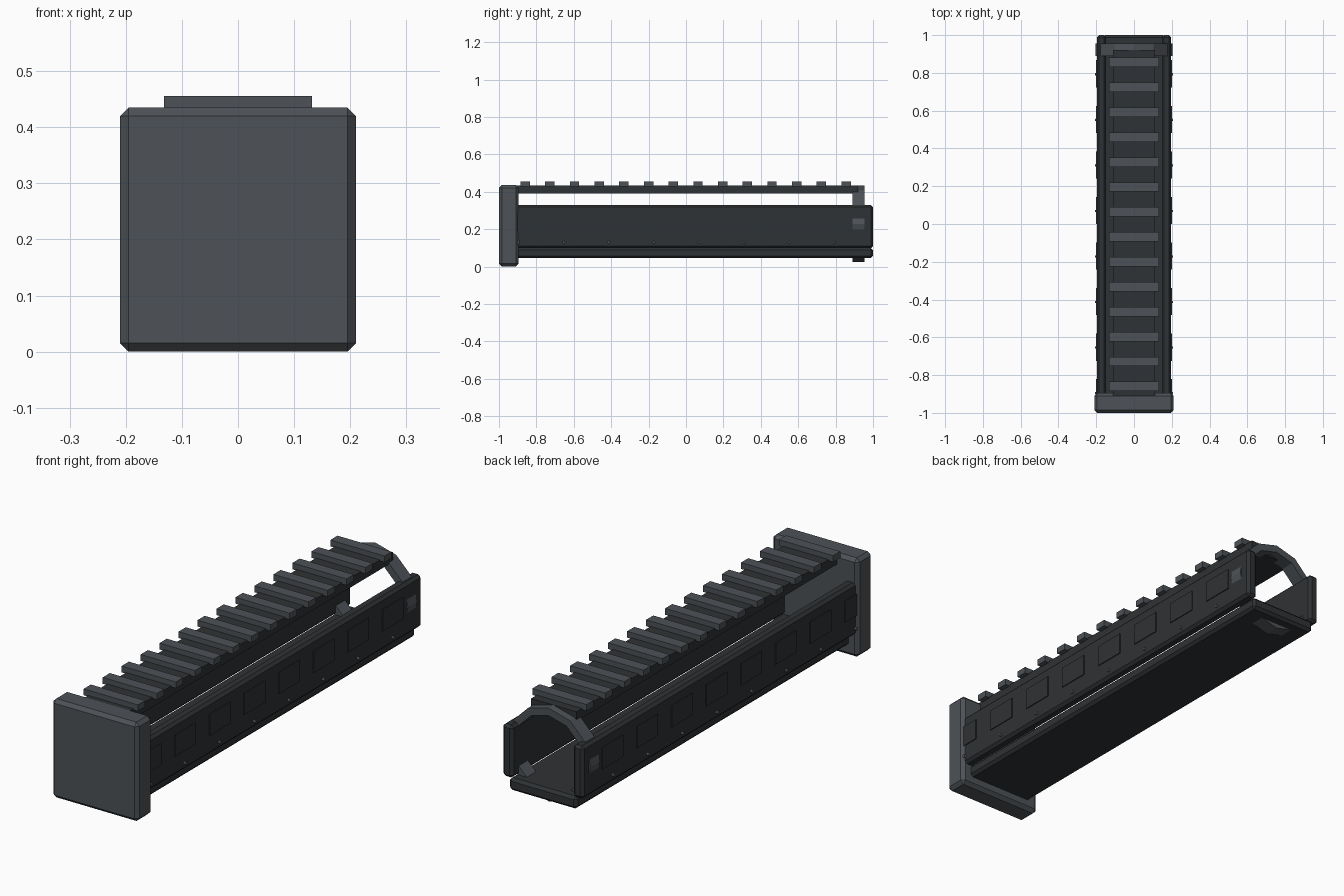
import bpy, bmesh, math
from mathutils import Matrix

if "Cube" in bpy.data.objects:
    bpy.data.objects.remove(bpy.data.objects["Cube"])


def material(name, colour):
    m = bpy.data.materials.new(name)
    m.diffuse_color = (*colour, 1)
    m.use_nodes = True
    m.node_tree.nodes["Principled BSDF"].inputs["Base Color"].default_value = m.diffuse_color
    return m


DARK = material("dark_grey", (0.028, 0.032, 0.035))
MID = material("mid_grey", (0.075, 0.085, 0.095))
LIGHT = material("light_grey", (0.15, 0.16, 0.17))


def finish(name, bm, mat):
    bmesh.ops.recalc_face_normals(bm, faces=bm.faces)
    me = bpy.data.meshes.new(name)
    bm.to_mesh(me)
    bm.free()
    me.materials.append(mat)
    ob = bpy.data.objects.new(name, me)
    bpy.context.collection.objects.link(ob)
    return ob


def box(name, x, y, z, mat, bevel=0):
    """Box from (min, max) ranges, with an optional flat chamfer."""
    bm = bmesh.new()
    mid = [(r[0] + r[1]) / 2 for r in (x, y, z)]
    size = [r[1] - r[0] for r in (x, y, z)]
    bmesh.ops.create_cube(bm, size=1, matrix=Matrix.Translation(mid) @ Matrix.Diagonal((*size, 1)))
    ob = finish(name, bm, mat)
    if bevel:
        mod = ob.modifiers.new("chamfer", 'BEVEL')
        mod.width = bevel
        mod.segments = 1
    return ob


def mirror_x(ob):
    ob.modifiers.new("mirror", 'MIRROR').use_axis = (True, False, False)


def repeat_y(ob, count, pitch):
    arr = ob.modifiers.new("row", 'ARRAY')
    arr.count = count
    arr.use_relative_offset = False
    arr.use_constant_offset = True
    arr.constant_offset_displace = (0, pitch, 0)


# End cap
box("end_cap", (-0.21, 0.21), (-1, -0.895), (0, 0.435), MID, 0.015)

# Side and bottom panels
mirror_x(box("side_panels", (0.147, 0.197), (-0.92, 1), (0.098, 0.33), DARK, 0.012))
box("bottom_panel", (-0.165, 0.165), (-0.92, 1), (0.045, 0.1), DARK, 0.012)

# Raised plates along the sides
plates = box("side_plates", (0.19, 0.201), (-0.965, -0.82), (0.185, 0.28), DARK)
repeat_y(plates, 8, 0.241)
mirror_x(plates)

# Small screws below the plates
bm = bmesh.new()
bmesh.ops.create_cone(bm, cap_ends=True, segments=8, radius1=0.008, radius2=0.006, depth=0.016,
                      matrix=Matrix.Translation((0.198, -0.895, 0.13)) @ Matrix.Rotation(math.pi / 2, 4, 'Y'))
screws = finish("side_screws", bm, LIGHT)
repeat_y(screws, 8, 0.241)
mirror_x(screws)

# Top rail with cross teeth
box("rail_base", (-0.11, 0.11), (-0.92, 0.92), (0.39, 0.433), DARK)
teeth = box("rail_teeth", (-0.132, 0.132), (-0.885, -0.835), (0.428, 0.456), MID)
repeat_y(teeth, 14, 0.132)

# Twelve-sided support ring at the open end
bm = bmesh.new()
rings = []
for radius, y in ((0.205, 0.89), (0.205, 0.955), (0.172, 0.955), (0.172, 0.89)):
    rings.append([bm.verts.new((radius * math.cos(i * math.tau / 12), y,
                                0.228 + radius * math.sin(i * math.tau / 12))) for i in range(12)])
for k in range(4):
    a, b = rings[k], rings[(k + 1) % 4]
    for i in range(12):
        j = (i + 1) % 12
        bm.faces.new((a[i], a[j], b[j], b[i]))
finish("support_ring", bm, MID)
